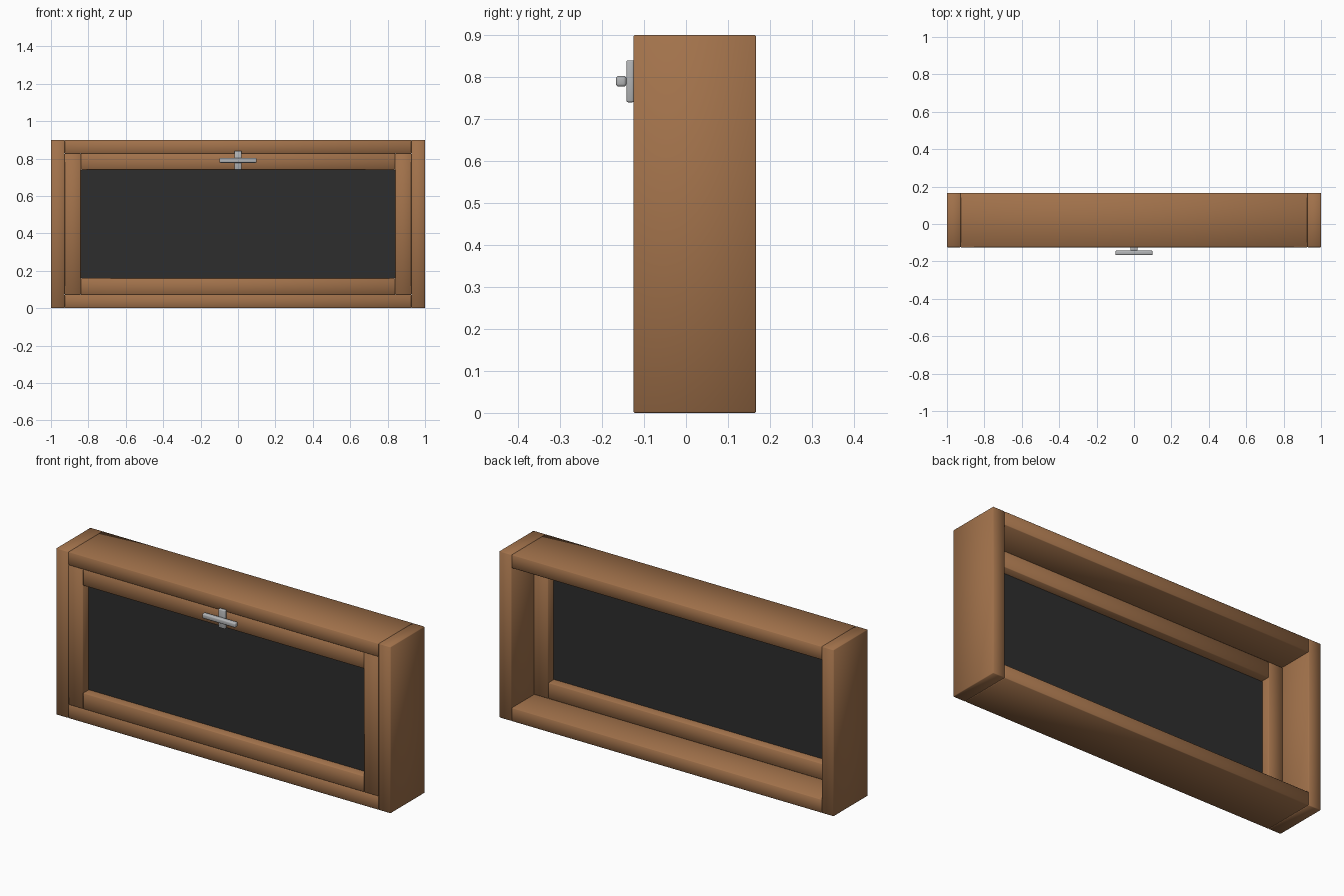
import bpy

if "Cube" in bpy.data.objects:
    bpy.data.objects.remove(bpy.data.objects["Cube"])


def material(name, rgb):
    m = bpy.data.materials.new(name)
    m.diffuse_color = (*rgb, 1)
    m.use_nodes = True
    m.node_tree.nodes["Principled BSDF"].inputs["Base Color"].default_value = m.diffuse_color
    return m


WOOD = material("brown wood", (0.36, 0.168, 0.07))
GLASS = material("dark glass", (0.027, 0.027, 0.027))
METAL = material("grey metal", (0.45, 0.46, 0.47))


def box(name, x, y, z, mat, bevel=0.0, segments=1):
    """Box from (min, max) ranges, with optional rounded edges."""
    bpy.ops.mesh.primitive_cube_add(
        size=1, location=[(a + b) / 2 for a, b in (x, y, z)])
    ob = bpy.context.object
    ob.name = name
    ob.scale = [b - a for a, b in (x, y, z)]
    bpy.ops.object.transform_apply(location=False, rotation=False, scale=True)
    ob.data.materials.append(mat)
    if bevel:
        mod = ob.modifiers.new("rounded edges", 'BEVEL')
        mod.width = bevel
        mod.segments = segments
        bpy.ops.object.shade_smooth()
    return ob


def mirrored_pair(name, x, y, z, mat, bevel):
    box(name + "_right", x, y, z, mat, bevel)
    box(name + "_left", (-x[1], -x[0]), y, z, mat, bevel)


W, H = 1.0, 0.9
FRONT, BACK = -0.125, 0.167
SASH_BACK = -0.021
T = 0.073          # outer frame width
S = 0.087          # sash width
ix = W - T         # inside of the outer frame
gx = ix - S        # inside of the sash

# Outer frame
mirrored_pair("frame_jamb", (ix, W), (FRONT, BACK), (0, H), WOOD, 0.003)
box("frame_head", (-ix, ix), (FRONT, BACK), (H - T, H), WOOD, 0.003)
box("frame_sill", (-ix, ix), (FRONT, BACK), (0, T), WOOD, 0.003)

# Sash set flush with the front
sash_y = (FRONT, SASH_BACK)
mirrored_pair("sash_stile", (gx, ix), sash_y, (T, H - T), WOOD, 0.003)
box("sash_top_rail", (-gx, gx), sash_y, (H - T - S, H - T), WOOD, 0.003)
box("sash_bottom_rail", (-gx, gx), sash_y, (T, T + S), WOOD, 0.003)

# Glass pane
box("glass_pane", (-gx, gx), (-0.078, -0.068), (T + S, H - T - S), GLASS)

# Handle: back plate and cross lever
box("handle_plate", (-0.02, 0.02), (-0.142, -0.124), (0.74, 0.84), METAL, 0.004, 2)
box("handle_lever", (-0.1, 0.1), (-0.167, -0.142), (0.777, 0.803), METAL, 0.007, 3)
